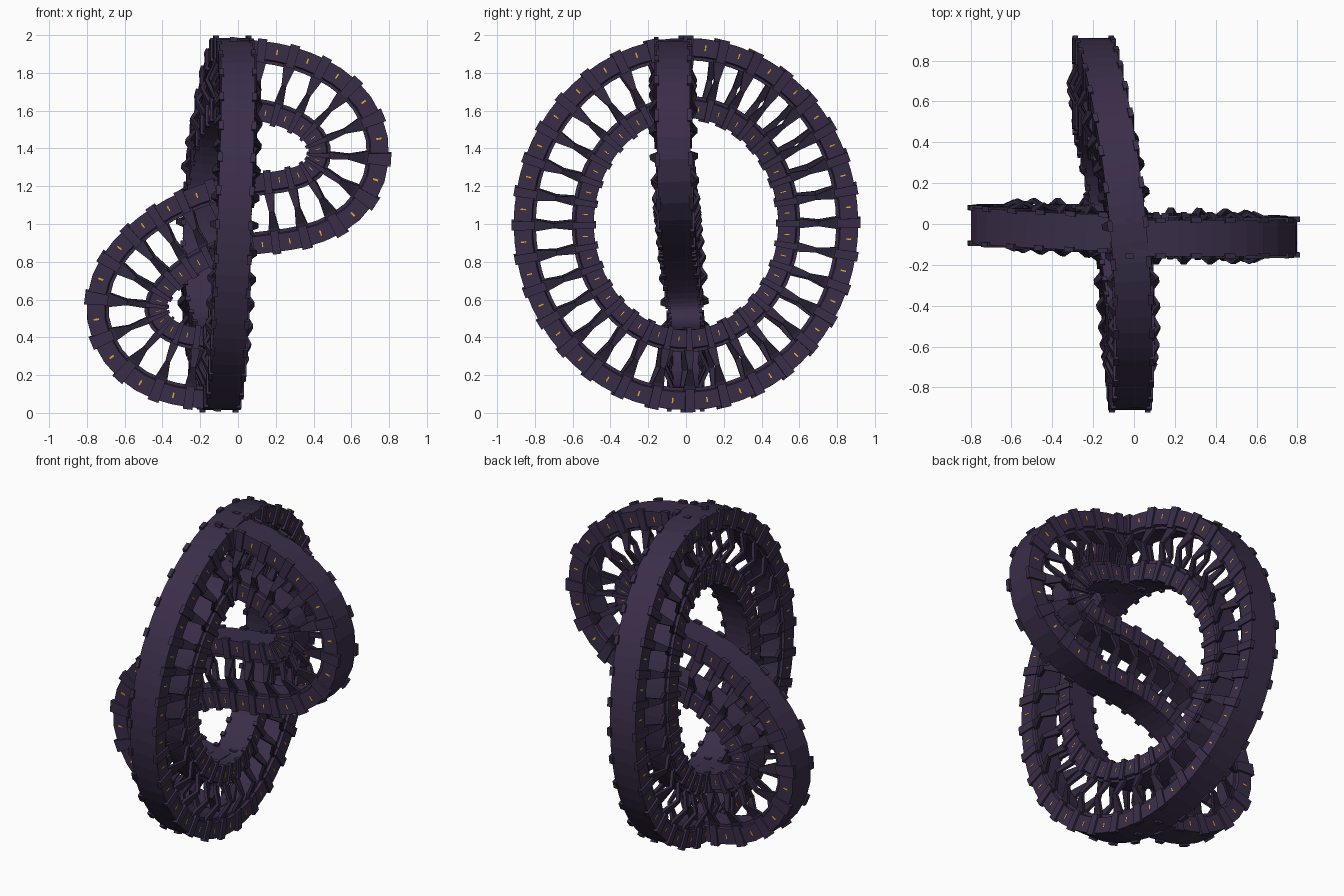
import bpy, bmesh, math
from mathutils import Vector

if "Cube" in bpy.data.objects:
    bpy.data.objects.remove(bpy.data.objects["Cube"])


def material(name, rgb):
    m = bpy.data.materials.new(name)
    m.diffuse_color = (*rgb, 1)
    m.use_nodes = True
    m.node_tree.nodes["Principled BSDF"].inputs["Base Color"].default_value = m.diffuse_color
    return m


VIOLET = material("dark_violet", (0.042, 0.027, 0.066))
DARK = material("deep_violet", (0.03, 0.02, 0.046))
ORANGE = material("orange", (0.85, 0.42, 0.02))


def finish(bm, name, mat):
    bmesh.ops.recalc_face_normals(bm, faces=bm.faces[:])
    me = bpy.data.meshes.new(name)
    bm.to_mesh(me)
    bm.free()
    me.materials.append(mat)
    bpy.context.collection.objects.link(bpy.data.objects.new(name, me))


def resample(pts, count, closed):
    """Evenly spaced points along a dense polyline."""
    if closed:
        pts = pts + [pts[0]]
    dist = [0]
    for a, b in zip(pts, pts[1:]):
        dist.append(dist[-1] + (b - a).length)
    out, k = [], 0
    for i in range(count if closed else count + 1):
        d = dist[-1] * i / count
        while k < len(pts) - 2 and dist[k + 1] < d:
            k += 1
        out.append(pts[k].lerp(pts[k + 1], (d - dist[k]) / (dist[k + 1] - dist[k])))
    return out


def frames(pts, closed, hint):
    """Position, tangent, width direction, depth direction and curvature at each point."""
    n, out = len(pts), []
    for i, p in enumerate(pts):
        a = pts[(i - 1) % n] if closed else pts[max(i - 1, 0)]
        b = pts[(i + 1) % n] if closed else pts[min(i + 1, n - 1)]
        t = (b - a).normalized()
        w = (hint - t * hint.dot(t)).normalized()
        d = t.cross(w)
        bend = -((a + b) / 2 - p).dot(d) * 8 / (b - a).length_squared
        out.append((p, t, w, d, bend if closed or 0 < i < n - 1 else 0))
    return out


def at(f, t, w, d):
    """Point in a frame; lengths along the track fan out with its bend."""
    return f[0] + f[1] * t * max(0.35, 1 + f[4] * d) + f[2] * w + f[3] * d


def loft(bm, rings, closed=False):
    """Skin a list of equal-sized point rings."""
    vs = [[bm.verts.new(p) for p in r] for r in rings]
    m = len(vs[0])
    for i in range(len(vs) if closed else len(vs) - 1):
        a, b = vs[i], vs[(i + 1) % len(vs)]
        for j in range(m):
            k = (j + 1) % m
            bm.faces.new((a[j], a[k], b[k], b[j]))
    if not closed:
        bm.faces.new(vs[0])
        bm.faces.new(vs[-1])


def box(bm, f, t, w0, w1, d0, d1):
    loft(bm, [[at(f, s, w, d) for w, d in ((w0, d0), (w1, d0), (w1, d1), (w0, d1))]
              for s in (-t, t)])


def ladder_track(name, dense, stations, closed, hint):
    fr = frames(resample(dense, stations * 2, closed), closed, hint)

    # two rails, each with a recessed lip on the side facing the ribs
    bm = bmesh.new()
    half = [(0.089, 0.212), (0.089, 0.118), (0.074, 0.112), (0.074, 0.095)]
    profile = half + [(-w, d) for w, d in reversed(half)]
    for s in (1, -1):
        loft(bm, [[at(f, 0, w, s * d) for w, d in profile] for f in fr], closed)
    finish(bm, name + "_rails", VIOLET)

    # side clamps and bowed hourglass ribs at every joint
    clamps, ribs, marks = bmesh.new(), bmesh.new(), bmesh.new()
    for f in fr[::2]:
        for side in (1, -1):
            for s in (1, -1):
                box(clamps, f, 0.02, side * 0.075, side * 0.1, s * 0.1, s * 0.224)
            rings = []
            for d, w, t in ((0.125, 0.07, 0.03), (0.085, 0.078, 0.026), (0.0, 0.118, 0.013),
                            (-0.085, 0.078, 0.026), (-0.125, 0.07, 0.03)):
                rings.append([at(f, x, side * y, d) for x, y in
                              ((-t, w - 0.01), (t, w - 0.01), (t, w + 0.01), (-t, w + 0.01))])
            loft(ribs, rings)
    # small orange lights in the middle of every segment
    for f in fr[1::2]:
        for side in (1, -1):
            box(marks, f, 0.003, side * 0.08, side * 0.0905, 0.15, 0.178)
            box(marks, f, 0.003, side * 0.08, side * 0.0905, -0.15, -0.178)
    finish(clamps, name + "_clamps", VIOLET)
    finish(ribs, name + "_ribs", DARK)
    finish(marks, name + "_lights", ORANGE)


# upright ring, bowed sideways at the back
ring = []
for i in range(360):
    a = math.radians(i)
    s, c = math.sin(a), math.cos(a)
    x = -0.0875 - 0.09 * s + 0.035 * c + 0.0225 * math.cos(2 * a)
    ring.append(Vector((x, 0.7 * s, 1 + 0.773 * c)))
ladder_track("ring", ring, 32, True, Vector((-1, 0, 0)))

# S-shaped track running from the top of the ring to its bottom
ctrl = [(-0.03, 1.765), (0.15, 1.757), (0.3, 1.715), (0.435, 1.65), (0.545, 1.545), (0.595, 1.4),
        (0.568, 1.25), (0.46, 1.135), (0.29, 1.075), (0.1, 1.055), (-0.06, 1.03), (-0.2, 0.985),
        (-0.35, 0.905), (-0.49, 0.79), (-0.58, 0.655), (-0.595, 0.51), (-0.535, 0.38),
        (-0.42, 0.285), (-0.26, 0.24), (-0.1, 0.232)]
P = [Vector((x, -0.035 - 0.035 * math.tanh((z - 0.95) * 3), z)) for x, z in ctrl]
P = [2 * P[0] - P[1]] + P + [2 * P[-1] - P[-2]]
curve = []
for i in range(1, len(P) - 2):
    a, b, c, d = P[i - 1:i + 3]
    for k in range(12):
        u = k / 12
        curve.append(0.5 * (2 * b + (c - a) * u + (2 * a - 5 * b + 4 * c - d) * u * u
                            + (3 * b - a - 3 * c + d) * u ** 3))
curve.append(P[-2])
# relax the path so the bends stay even
for _ in range(60):
    curve = [curve[0]] + [(a + 2 * b + c) / 4 for a, b, c in zip(curve, curve[1:], curve[2:])] + [curve[-1]]
ladder_track("s_track", curve, 22, False, Vector((0, 1, 0)))
